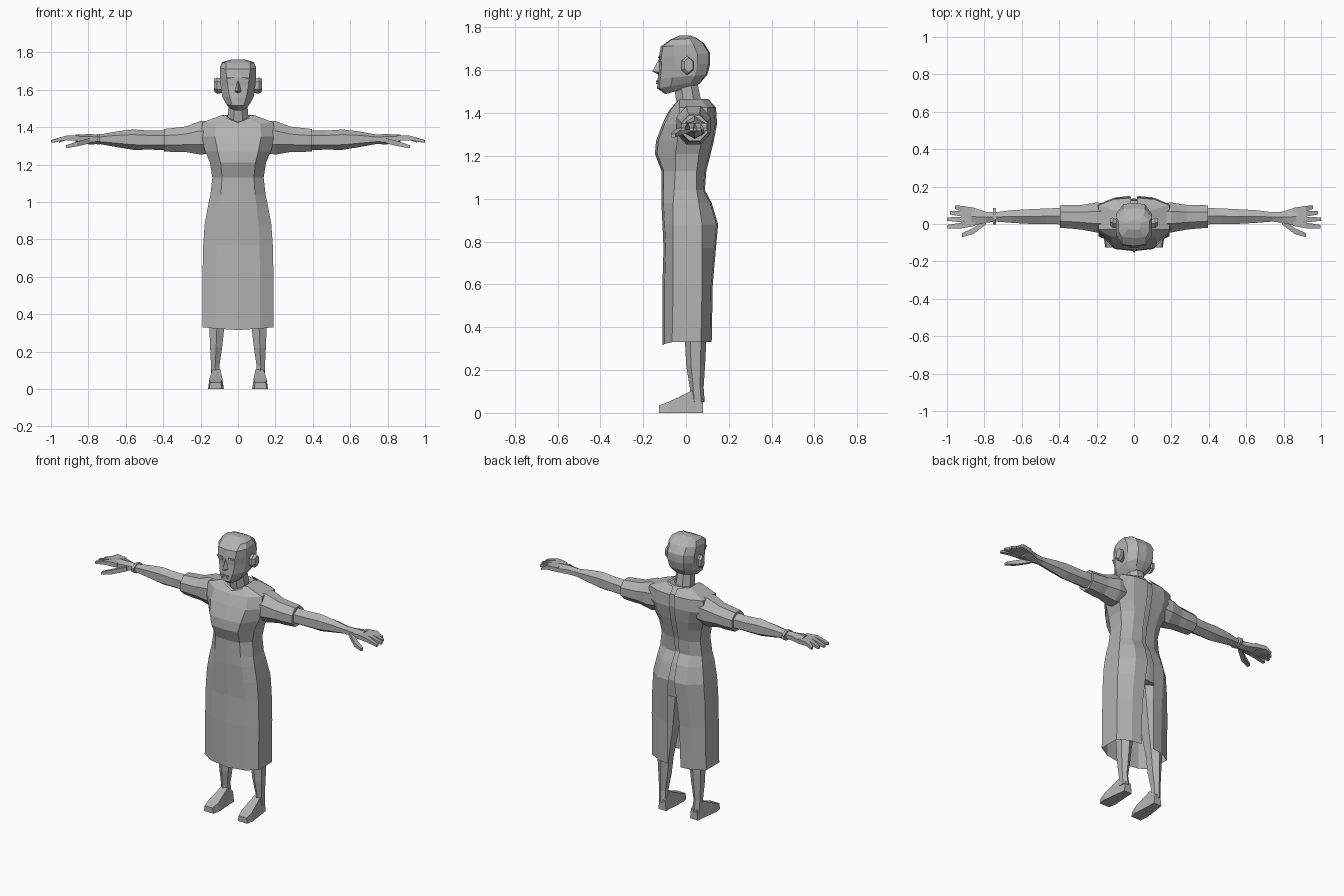
import bpy
import math

GREY = bpy.data.materials.new("plain grey")
GREY.diffuse_color = (0.45, 0.45, 0.45, 1)


def add_part(name, verts, faces, mirror=True):
    mesh = bpy.data.meshes.new(name)
    mesh.from_pydata(verts, [], faces)
    mesh.materials.append(GREY)
    obj = bpy.data.objects.new(name, mesh)
    bpy.context.collection.objects.link(obj)
    if mirror:
        mod = obj.modifiers.new("Mirror", 'MIRROR')
        mod.merge_threshold = 0.0005
    return obj


def loft(name, rings, closed=True, caps=True, mirror=True):
    """Skin rings of points; rings run counter-clockwise about the direction of travel."""
    n = len(rings[0])
    verts = [p for ring in rings for p in ring]
    faces = []
    for i in range(len(rings) - 1):
        for j in range(n if closed else n - 1):
            k = (j + 1) % n
            faces.append((i * n + j, i * n + k, (i + 1) * n + k, (i + 1) * n + j))
    if caps:
        last = (len(rings) - 1) * n
        faces.append(tuple(reversed(range(n))))
        faces.append(tuple(range(last, last + n)))
    return add_part(name, verts, faces, mirror)


def tube(name, axis, sections, n=8, mirror=True, caps=True):
    """Sections: position along axis, two centre coordinates, two radii."""
    rings = []
    for t, a, b, ra, rb in sections:
        ring = []
        for k in range(n):
            ang = 2 * math.pi * (k + 0.5) / n
            # grow slightly so the flat sides reach the stated radius
            g = 1 / math.cos(math.pi / n)
            u, v = a + ra * g * math.cos(ang), b + rb * g * math.sin(ang)
            ring.append((t, u, v) if axis == 'X' else (u, v, t))
        rings.append(ring)
    return loft(name, rings, True, caps, mirror)


# Gown: front z, side/back z, half width, front y, back y, side front y, side back y, back slit
GOWN = [
    (.315, .33, .190, -.110, .120, -.065, .070, .045),
    (.60, .60, .190, -.110, .125, -.060, .075, .040),
    (.77, .77, .186, -.105, .140, -.060, .075, .030),
    (.88, .88, .178, -.110, .150, -.060, .075, .020),
    (.98, .98, .160, -.115, .120, -.060, .060, .015),
    (1.04, 1.04, .147, -.115, .088, -.055, .050, .012),
    (1.13, 1.13, .137, -.115, .095, -.050, .050, .012),
    (1.21, 1.21, .150, -.145, .115, -.050, .060, .015),
    (1.27, 1.27, .175, -.140, .130, -.040, .075, .015),
    (1.35, 1.35, .200, -.110, .145, -.035, .100, .015),
    (1.41, 1.425, .190, -.080, .140, -.030, .100, .015),
    (1.425, 1.465, .085, -.060, .105, -.030, .070, .015),
]


def torso_ring(zf, zs, w, f, b, sf, sb, slit, inset=0.0):
    w, f, b = w - inset, f + inset, b - inset
    x0 = 0 if inset else slit
    return [(0, f, zf), (.62 * w, f + .01, (zf + zs) / 2), (w, sf, zs),
            (w, sb, zs), (.58 * w, b - .008, zs), (x0, b, zs)]


loft("gown", [torso_ring(*r) for r in GOWN], closed=False, caps=False)
# Body seen through the open back
loft("torso", [torso_ring(*r, inset=.014) for r in GOWN[2:]], closed=False)

# Sleeves and arms
tube("sleeve", 'X', [(.15, .035, 1.345, .075, .085), (.20, .035, 1.343, .080, .090),
                     (.28, .036, 1.335, .066, .068), (.32, .038, 1.332, .064, .066),
                     (.395, .040, 1.33, .060, .060)])
tube("arm", 'X', [(.36, .042, 1.33, .045, .045), (.47, .042, 1.33, .041, .044),
                  (.56, .040, 1.333, .039, .047), (.65, .040, 1.335, .034, .036),
                  (.74, .038, 1.335, .025, .022), (.79, .036, 1.335, .029, .024),
                  (.87, .040, 1.338, .050, .019)], n=6)

# Fingers fan out, thumb drops forward
for name, ys, tip in [("index_finger", (.004, -.008, -.014), .997),
                      ("middle_finger", (.027, .024, .026), 1.0),
                      ("ring_finger", (.050, .055, .060), .985),
                      ("little_finger", (.072, .082, .090), .957)]:
    tube(name, 'X', [(.85, ys[0], 1.34, .014, .014),
                     (.92, ys[1], 1.342, .015, .012),
                     (tip, ys[2], 1.324, .009, .007)], n=4)
tube("thumb", 'X', [(.79, .015, 1.328, .016, .014), (.86, -.038, 1.31, .016, .013),
                    (.92, -.060, 1.295, .011, .008)], n=4)
tube("bracelet", 'X', [(-.753, .042, 1.335, .044, .028), (-.737, .042, 1.335, .044, .028)],
     mirror=False)

# Legs and feet
tube("leg", 'Z', [(.05, .118, .055, .024, .028), (.12, .122, .050, .022, .028),
                  (.22, .117, .045, .032, .038), (.33, .113, .045, .040, .043),
                  (.50, .102, .040, .055, .060), (.85, .086, .030, .074, .080)], n=6)
foot = []
for y, xc, wb, wt, h in [(.08, .112, .028, .020, .065), (.03, .115, .031, .022, .105),
                         (0, .116, .035, .025, .090), (-.08, .118, .042, .035, .052),
                         (-.125, .120, .034, .028, .035)]:
    foot.append([(xc - wb, y, 0), (xc + wb, y, 0), (xc + wt, y, h), (xc - wt, y, h)])
loft("foot", foot)

# Neck
tube("neck", 'Z', [(1.40, 0, .025, .062, .060), (1.47, 0, .010, .054, .058),
                   (1.56, 0, -.005, .048, .055)], mirror=False)

# Head: front z, back z, face half width, side half width, front y, back y
head = []
for zf, zb, wf, ws, f, b in [
        (1.488, 1.535, .020, .045, -.095, .060), (1.515, 1.550, .030, .065, -.135, .075),
        (1.560, 1.580, .045, .085, -.132, .100), (1.620, 1.630, .055, .093, -.125, .113),
        (1.660, 1.680, .060, .096, -.127, .113), (1.710, 1.725, .065, .096, -.118, .085),
        (1.742, 1.750, .065, .084, -.075, .050), (1.762, 1.762, .030, .035, -.030, .020)]:
    def at(t):
        return f + (b - f) * t, zf + (zb - zf) * t
    head.append([(0, *at(0)), (wf, *at(.05)), (ws, *at(.3)),
                 (ws, *at(.75)), (.6 * ws, *at(.97)), (0, *at(1))])
loft("head", head, closed=False)

# Face details
add_part("nose", [(0, -.124, 1.655), (0, -.158, 1.595), (.019, -.122, 1.590), (0, -.125, 1.578)],
         [(0, 1, 2), (1, 3, 2)])


def plate(name, x0, x1, y0, y1, z, h, t=.006):
    front = [(x0, y0, z - h), (x1, y1, z - h), (x1, y1, z + h), (x0, y0, z + h)]
    back = [(x, y + t, zz) for x, y, zz in front]
    loft(name, [back, front])


plate("eye", .024, .058, -.126, -.120, 1.647, .006)
plate("eyebrow", .022, .062, -.130, -.123, 1.660, .004)
plate("upper_lip", 0, .022, -.139, -.134, 1.549, .004)
plate("lower_lip", 0, .018, -.139, -.135, 1.539, .004)
tube("ear", 'X', [(.085, -.002, 1.62, .018, .032), (.112, .006, 1.622, .028, .038),
                  (.127, .012, 1.624, .020, .030)], n=6)
